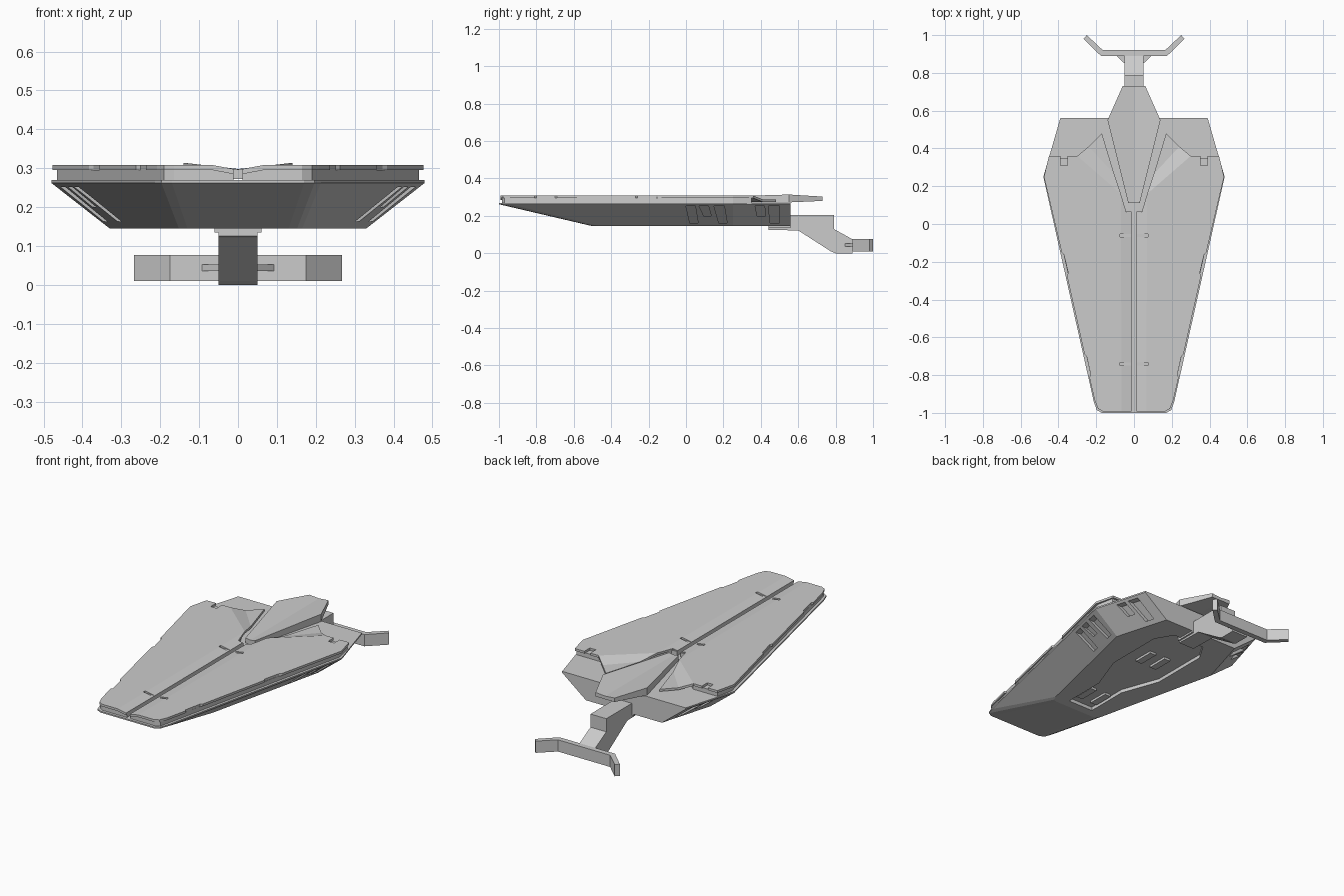
import bpy, bmesh

if "Cube" in bpy.data.objects:
    bpy.data.objects.remove(bpy.data.objects["Cube"])


def make(name, verts, faces):
    me = bpy.data.meshes.new(name)
    me.from_pydata(verts, [], faces)
    bm = bmesh.new()
    bm.from_mesh(me)
    bmesh.ops.recalc_face_normals(bm, faces=bm.faces)
    bm.to_mesh(me)
    bm.free()
    ob = bpy.data.objects.new(name, me)
    bpy.context.collection.objects.link(ob)
    return ob


def loft_data(a, b, mirror=False, tops=None):
    """Solid between two matching loops; tops optionally splits the caps."""
    n = len(a)
    tops = tops or [list(range(n))]
    used = [(f[i], f[(i + 1) % len(f)]) for f in tops for i in range(len(f))]
    rim = [e for e in used if (e[1], e[0]) not in used]
    v = list(a) + list(b)
    f = [list(t) for t in tops] + [[i + n for i in reversed(t)] for t in tops]
    f += [[j, i, i + n, j + n] for i, j in rim]
    if mirror:
        f += [[i + len(v) for i in reversed(q)] for q in f]
        v += [(-x, y, z) for x, y, z in v]
    return v, f


def loft(name, a, b, **kw):
    return make(name, *loft_data(a, b, **kw))


def slab(name, pts, z0, z1, mirror=False):
    return loft(name, [(x, y, z0) for x, y in pts], [(x, y, z1) for x, y in pts], mirror=mirror)


def box(name, x0, x1, y0, y1, z0, z1, mirror=False):
    return slab(name, [(x0, y0), (x1, y0), (x1, y1), (x0, y1)], z0, z1, mirror)


def both(pts):
    return pts + [(-x, y) for x, y in reversed(pts)]


def cut(ob, cutter):
    m = ob.modifiers.new("cut", 'BOOLEAN')
    m.operation, m.solver, m.object = 'DIFFERENCE', 'EXACT', cutter
    bpy.context.view_layer.objects.active = ob
    bpy.ops.object.modifier_apply(modifier=m.name)
    bpy.data.objects.remove(cutter)


# Lower hull: sloped sides, ramped nose, vertical stern
top = both([(.17, -1), (.197, -.985), (.213, -.94), (.48, .25), (.39, .56)])
bottom = both([(.13, -.5), (.152, -.492), (.165, -.462), (.33, .25), (.24, .56)])
hull = loft("lower_hull", [(x, y, .145) for x, y in bottom], [(x, y, .262) for x, y in top])

# Slanted recesses along both flanks
def flank_x(y, z):
    slope = .224 * (.25 - y) if y < .25 else .29 * (y - .25)
    return .48 - .15 * (.262 - z) / .117 - slope

for y0, w0, y1, w1, zb in [(0, .05, .02, .045, .163), (.07, .05, .095, .04, .2),
                           (.15, .055, .175, .045, .163), (.37, .05, .38, .045, .2),
                           (.44, .06, .45, .05, .163)]:
    quad = [(y0, .252), (y0 + w0, .252), (y1 + w1, zb), (y1, zb)]
    inner = [(flank_x(y, z) - .035, y, z) for y, z in quad]
    outer = [(flank_x(y, z) + .05, y, z) for y, z in quad]
    cut(hull, loft("flank_cutter", inner, outer, mirror=True))

# Shallow belly bay
cut(hull, slab("belly_cutter", both([(.08, -.45), (.08, -.2), (.16, .02), (.16, .36), (.1, .46)]),
               .1, .165))
for y in (-.4, .1):
    box("belly_hinge", .03, .07, y, y + .12, .152, .17, True)

# Rim
slab("hull_rim", top, .262, .27)

# Middle layer, set in from the rim
slab("middle_layer", [(.012, -.985), (.165, -.985), (.19, -.97), (.2, -.93), (.465, .25),
                      (.445, .35), (.29, .35), (.09, .17), (.045, .065), (.012, .065)],
     .27, .295, True)

# Top plates: shallow centre valley, notched edges, folded wing tip
p = [(.012, -.992, .298), (.065, -.992, .308), (.165, -.992, .308), (.19, -.978, .308),
     (.208, -.935, .308), (.237, -.81, .308), (.229, -.8, .308), (.251, -.7, .308),
     (.262, -.69, .308), (.356, -.27, .308), (.348, -.26, .308), (.372, -.16, .308),
     (.383, -.15, .308), (.477, .25, .308), (.45, .36, .308), (.39, .36, .308),
     (.39, .31, .308), (.352, .31, .308), (.352, .36, .308), (.30, .36, .308),
     (.24, .41, .288), (.17, .48, .287), (.105, .265, .288), (.07, .16, .308),
     (.04, .06, .303), (.012, .06, .298)]
plates = loft("top_plates", p, [(x, y, z - .013) for x, y, z in p], mirror=True,
              tops=[[0, 1, 23, 24, 25], list(range(1, 20)) + [23],
                    [19, 20, 22, 23], [20, 21, 22]])
for y in (-.06, -.74):
    cut(plates, box("slot_cutter", -.075, .075, y - .008, y + .008, .2975, .33))

# Tapered spine cover, valleyed along its centre
s = [(0, .11, .297), (.03, .11, .301), (.14, .55, .314), (.06, .73, .303), (0, .73, .298),
     (-.06, .73, .303), (-.14, .55, .314), (-.03, .11, .301)]
loft("spine_cover", s, [(x, y, .272 + .008 * (y > .6)) for x, y, z in s],
     tops=[[0, 1, 2, 3, 4], [0, 4, 5, 6, 7]])

# Tail arm and its mount
box("arm_mount", -.06, .06, .44, .56, .135, .155)
side = [(.44, .15), (.44, .125), (.6, .122), (.775, .01), (.8, 0), (.89, 0), (.89, .075),
        (.79, .13), (.79, .205), (.555, .205)]
loft("tail_arm", [(-.05, y, z) for y, z in side], [(.05, y, z) for y, z in side])

# Crossbar with swept tips and corner gussets
bar = both([(.175, .89), (.268, .98), (.25, 1.0), (.165, .92)])
slab("crossbar", [(-.175, .89), (.175, .89), (.268, .98), (.25, 1.0), (.165, .92),
                  (-.165, .92), (-.25, 1.0), (-.268, .98)], .01, .077)
slab("gusset", [(.045, .845), (.095, .892), (.045, .892)], .036, .052, True)
